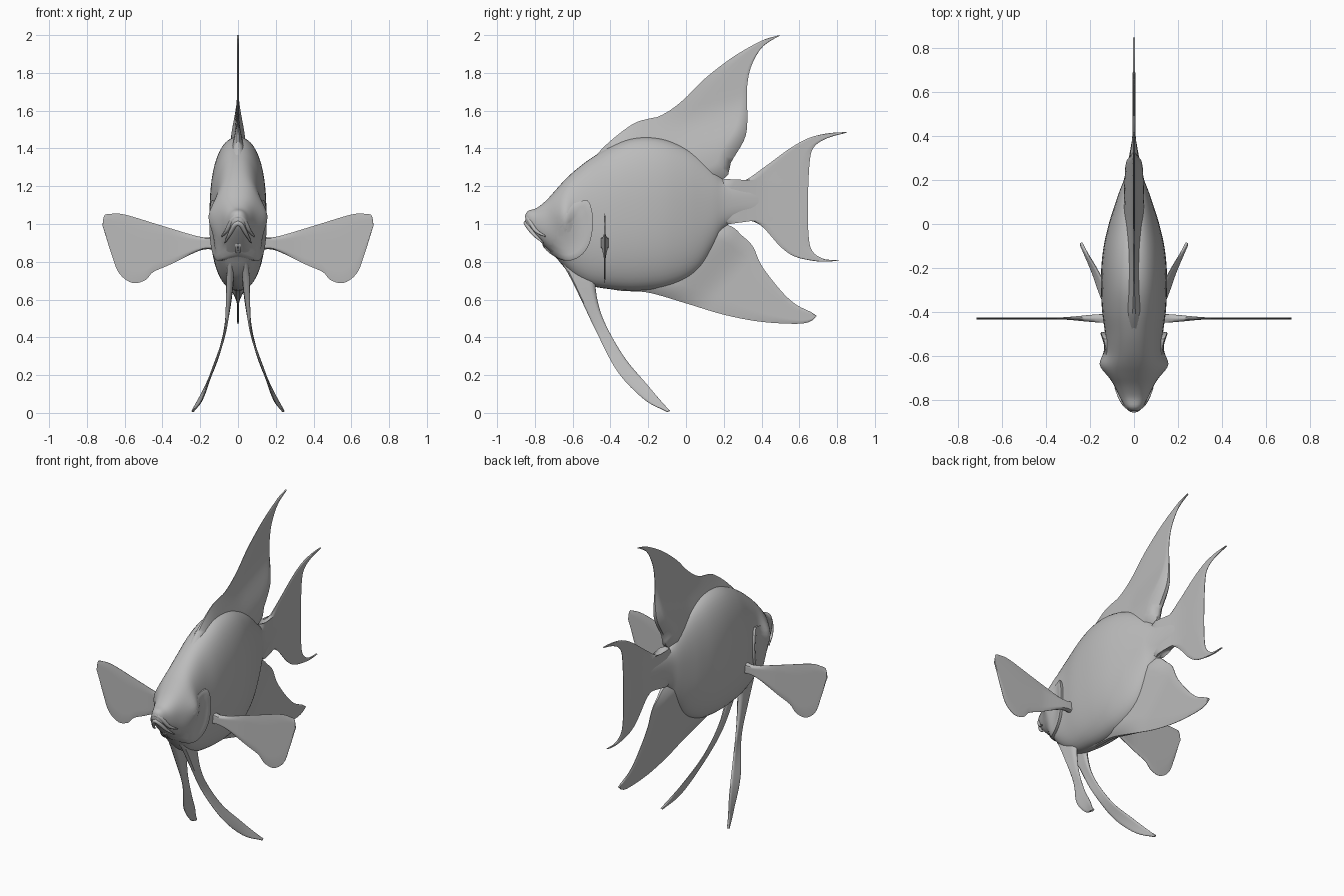
import bpy, bmesh, math
from mathutils import Vector

if "Cube" in bpy.data.objects:
    bpy.data.objects.remove(bpy.data.objects["Cube"])

grey = bpy.data.materials.new("soft grey")
grey.diffuse_color = (0.5, 0.5, 0.5, 1)
grey.use_nodes = True
grey.node_tree.nodes["Principled BSDF"].inputs["Base Color"].default_value = grey.diffuse_color


def finish(name, bm, angle=50):
    bmesh.ops.remove_doubles(bm, verts=bm.verts, dist=0.0004)
    bmesh.ops.recalc_face_normals(bm, faces=bm.faces)
    me = bpy.data.meshes.new(name)
    bm.to_mesh(me)
    bm.free()
    me.materials.append(grey)
    ob = bpy.data.objects.new(name, me)
    bpy.context.collection.objects.link(ob)
    bpy.ops.object.select_all(action='DESELECT')
    ob.select_set(True)
    bpy.context.view_layer.objects.active = ob
    bpy.ops.object.shade_smooth_by_angle(angle=math.radians(angle))
    return ob


def spline(pts, n):
    """n points evenly spaced along a smooth curve through pts."""
    p = [Vector(q) for q in pts]
    p = [2 * p[0] - p[1]] + p + [2 * p[-1] - p[-2]]
    dense = []
    for i in range(1, len(p) - 2):
        a, b, c, d = p[i - 1:i + 3]
        for k in range(12):
            t = k / 12
            dense.append(0.5 * (2 * b + (c - a) * t + (2 * a - 5 * b + 4 * c - d) * t * t
                                + (3 * b - a - 3 * c + d) * t ** 3))
    dense.append(p[-2])
    dist = [0]
    for a, b in zip(dense, dense[1:]):
        dist.append(dist[-1] + (b - a).length)
    out, j = [], 0
    for i in range(n):
        s = dist[-1] * i / (n - 1)
        while j < len(dense) - 2 and dist[j + 1] < s:
            j += 1
        f = (s - dist[j]) / max(dist[j + 1] - dist[j], 1e-9)
        out.append(dense[j].lerp(dense[j + 1], min(f, 1)))
    return out


def ramp(v, v0, v1, a, b):
    t = min(max((v - v0) / (v1 - v0), 0), 1)
    return a + (b - a) * t * t * (3 - 2 * t)


def skin(bm, rows, closed=True):
    vs = [[bm.verts.new(p) for p in r] for r in rows]
    for a, b in zip(vs, vs[1:]):
        n = len(a)
        for i in range(n if closed else n - 1):
            bm.faces.new((a[i], a[(i + 1) % n], b[(i + 1) % n], b[i]))
    return vs


def fin(name, edge_a, edge_b, normal, thick, rows=44, cols=10, mirror=False):
    """Thin lens-shaped sheet lofted between two edge curves."""
    n = Vector(normal)
    A, B = spline(edge_a, rows), spline(edge_b, rows)
    loops = []
    for a, b in zip(A, B):
        mid = [a.lerp(b, k / cols) for k in range(cols + 1)]
        half = [thick(p) * min(1, 0.25 + 2.2 * math.sin(math.pi * k / cols)) for k, p in enumerate(mid)]
        loops.append([p + n * h for p, h in zip(mid, half)]
                     + [p - n * h for p, h in reversed(list(zip(mid, half)))])
    for side in ((1, -1) if mirror else (1,)):
        bm = bmesh.new()
        vs = skin(bm, [[(p.x * side, p.y, p.z) for p in r] for r in loops])
        bm.faces.new(vs[0])
        bm.faces.new(vs[-1])
        label = name if not mirror else ("right_" if side > 0 else "left_") + name
        finish(label, bm)


def yz(*pts):
    return [(0, y, z) for y, z in pts]


# ---- body: stations of (y, bottom, top, half width)
STATIONS = [(-.85, 1.0, 1.05, .016), (-.835, .975, 1.07, .038), (-.79, .925, 1.085, .064),
            (-.74, .875, 1.125, .088), (-.69, .825, 1.18, .112), (-.64, .765, 1.235, .127),
            (-.58, .71, 1.29, .127), (-.5, .672, 1.35, .132), (-.4, .655, 1.41, .145),
            (-.3, .647, 1.45, .15), (-.2, .65, 1.46, .149), (-.1, .665, 1.445, .138),
            (0, .705, 1.405, .115), (.08, .77, 1.355, .09), (.15, .88, 1.29, .066),
            (.2, .975, 1.235, .047), (.28, 1.03, 1.21, .028), (.4, 1.07, 1.18, .006)]
P = 2.3
bottoms, tops, widths = ([(s[0], s[i], 0) for s in STATIONS] for i in (1, 2, 3))
curves = [spline(c, 400) for c in (bottoms, tops, widths)]


def station(y):
    vals = []
    for c in curves:
        for a, b in zip(c, c[1:]):
            if b.x >= y:
                break
        f = min(max((y - a.x) / max(b.x - a.x, 1e-9), 0), 1)
        vals.append(a.y + (b.y - a.y) * f)
    return vals


def eye_bump(y, z):
    return .03 * math.exp(-((y + .64) / .05) ** 2 - ((z - 1.04) / .08) ** 2)


def body_x(y, z):
    lo, hi, w = station(y)
    t = min(abs(z - (lo + hi) / 2) / ((hi - lo) / 2), 1)
    return w * (1 - t ** P) ** (1 / P) + eye_bump(y, z)


bm = bmesh.new()
rows = []
for i in range(81):
    y = -.85 + 1.25 * (i / 80) ** 1.15
    lo, hi, w = station(y)
    ring = []
    for k in range(48):
        a = 2 * math.pi * k / 48
        c, s = math.cos(a), math.sin(a)
        z = (lo + hi) / 2 + (hi - lo) / 2 * math.copysign(abs(s) ** (2 / P), s)
        x = math.copysign(abs(c) ** (2 / P), c) * w
        x += eye_bump(y, z) * max(-1, min(1, c * 2))
        ring.append((x, y, z))
    rows.append(ring)
vs = skin(bm, rows)
bm.faces.new(vs[0])
bm.faces.new(vs[-1])
finish("body", bm, 60)

# ---- gill covers: raised plates following the side of the head
rim = spline(yz((-.56, 1.12), (-.515, 1.12), (-.492, 1.02), (-.51, .9), (-.56, .83), (-.63, .805),
                (-.7, .83), (-.76, .89), (-.74, .97), (-.66, 1.08), (-.56, 1.12)), 49)
centre = Vector((0, -.64, .96))
for side, label in ((1, "right"), (-1, "left")):
    rows = []
    for f, lift in ((.05, .0), (.35, .002), (.6, .006), (.8, .013), (.94, .02), (1, .018), (.985, -.015)):
        ring = []
        for r in rim[:-1]:
            p = centre.lerp(r, f)
            back = ramp(p.y - .6 * (p.z - .96), -.74, -.58, -.35, 1)
            ring.append((side * (body_x(p.y, p.z) + (lift * back if lift > 0 else lift)), p.y, p.z))
        rows.append(ring)
    bm = bmesh.new()
    vs = skin(bm, rows)
    bm.faces.new(vs[0])
    finish(label + "_gill_cover", bm)


# ---- lips: tapered arched tubes
def lip(name, pts, radius):
    path = spline(pts, 25)
    rows = []
    for i, p in enumerate(path):
        t = (path[min(i + 1, 24)] - path[max(i - 1, 0)]).normalized()
        u = t.cross(Vector((0, 0, 1))).normalized()
        v = t.cross(u)
        r = radius * (.25 + .75 * math.sin(math.pi * i / 24))
        rows.append([p + r * (u * math.cos(a) + v * math.sin(a))
                     for a in (2 * math.pi * k / 10 for k in range(10))])
    bm = bmesh.new()
    vs = skin(bm, rows)
    bm.faces.new(vs[0])
    bm.faces.new(vs[-1])
    finish(name, bm)


lip("upper_lip", [(-.085, -.745, .935), (-.06, -.795, .965), (-.03, -.828, 1.02), (0, -.838, 1.04),
                  (.03, -.828, 1.02), (.06, -.795, .965), (.085, -.745, .935)], .015)
lip("lower_lip", [(-.07, -.755, .9), (-.045, -.805, .945), (-.02, -.838, .99), (0, -.847, 1.005),
                  (.02, -.838, .99), (.045, -.805, .945), (.07, -.755, .9)], .013)

# ---- dorsal fin
fin("dorsal_fin",
    yz((-.5, 1.34), (-.4, 1.44), (-.28, 1.53), (-.2, 1.557), (-.15, 1.567), (-.08, 1.605), (0, 1.67),
       (.1, 1.77), (.25, 1.885), (.4, 1.97), (.495, 2.0)),
    yz((-.36, 1.2), (-.1, 1.2), (.19, 1.235), (.24, 1.33), (.31, 1.45), (.325, 1.55), (.322, 1.7),
       (.34, 1.82), (.39, 1.92), (.44, 1.965), (.495, 1.995)),
    (1, 0, 0), lambda p: ramp(p.z - .35 * max(p.y, 0), 1.3, 1.58, .045, .005))

# ---- anal fin
fin("anal_fin",
    yz((-.5, .675), (-.35, .647), (-.2, .637), (0, .58), (.2, .52), (.4, .482), (.6, .472), (.67, .49), (.69, .51)),
    yz((-.36, .9), (-.1, 1.0), (.2, 1.0), (.3, .935), (.355, .88), (.4, .78), (.5, .65), (.58, .575),
       (.66, .535), (.69, .515)),
    (1, 0, 0), lambda p: ramp(p.y - .9 * (p.z - .8), .0, .32, .04, .006))

# ---- tail fin, from upper tip round the stalk to lower tip
fin("tail_fin",
    yz((.85, 1.487), (.75, 1.48), (.65, 1.455), (.55, 1.4), (.42, 1.305), (.32, 1.235), (.26, 1.22),
       (.17, 1.235), (.12, 1.12), (.18, 1.0), (.27, 1.02), (.35, 1.015), (.41, .98), (.5, .88),
       (.57, .83), (.66, .807), (.74, .8), (.81, .807)),
    yz((.85, 1.483), (.75, 1.455), (.68, 1.41), (.655, 1.33), (.645, 1.1), (.65, .93), (.67, .855),
       (.73, .815), (.81, .81)),
    (1, 0, 0), lambda p: ramp(p.y, .15, .45, .036, .005), rows=64)

# ---- pectoral fins: upright paddles standing out sideways
fin("pectoral_fin",
    [(x, -.43, z) for x, z in ((.12, .935), (.2, .932), (.4, .99), (.6, 1.05), (.68, 1.053), (.708, 1.045),
                               (.718, .99))],
    [(x, -.43, z) for x, z in ((.12, .865), (.2, .86), (.36, .785), (.45, .745), (.49, .703), (.56, .688),
                               (.63, .74), (.67, .84), (.715, .985))],
    (0, 1, 0), lambda p: ramp(p.x, .12, .36, .02, .004), mirror=True)

# ---- pelvic fins: long trailing feelers
fin("pelvic_fin",
    [(.035, -.68, .83), (.042, -.62, .73), (.05, -.56, .61), (.07, -.47, .42), (.14, -.36, .215),
     (.19, -.22, .07), (.24, -.1, .005)],
    [(.035, -.46, .76), (.042, -.48, .67), (.058, -.44, .5), (.105, -.33, .3), (.165, -.21, .155),
     (.215, -.13, .06), (.24, -.085, .012)],
    (.95, -.2, .2), lambda p: ramp(p.z, .4, .75, .006, .02), mirror=True)
